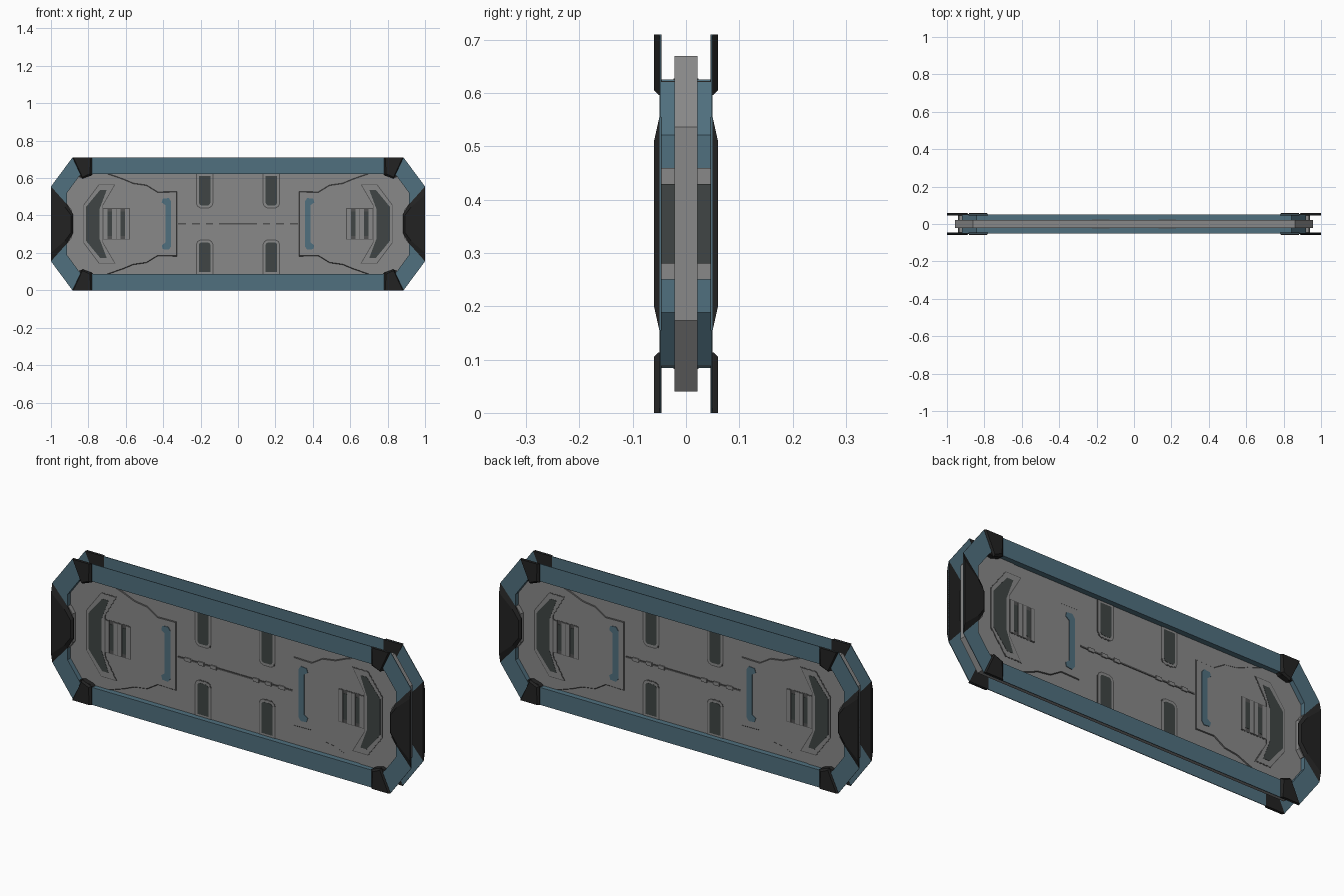
import bpy, bmesh
from mathutils import Vector

cube = bpy.data.objects.get("Cube")
if cube:
    bpy.data.objects.remove(cube, do_unlink=True)

MID = 0.355    # height of the centre line
FACE = 0.022   # depth of the core surface
PLATE = 0.026  # depth of the raised end panels


def material(name, r, g, b):
    m = bpy.data.materials.new(name)
    m.use_nodes = True
    m.diffuse_color = (r, g, b, 1)
    m.node_tree.nodes["Principled BSDF"].inputs["Base Color"].default_value = (r, g, b, 1)
    return m


GREY = material("panel grey", 0.25, 0.25, 0.25)
BLUE = material("frame blue", 0.08, 0.16, 0.21)
BLACK = material("cap black", 0.016, 0.016, 0.016)
DARK = material("slot dark grey", 0.05, 0.06, 0.058)
SEAM = material("seam grey", 0.085, 0.085, 0.085)


def inset(pts, d):
    """Move every edge of a closed outline inwards by d."""
    v = [Vector(p) for p in pts]
    n = len(v)
    area = sum(v[i - 1].x * v[i].y - v[i].x * v[i - 1].y for i in range(n))
    d = d if area > 0 else -d
    out = []
    for i in range(n):
        a = (v[i] - v[i - 1]).normalized()
        b = (v[(i + 1) % n] - v[i]).normalized()
        na, nb = Vector((-a.y, a.x)), Vector((-b.y, b.x))
        out.append(tuple(v[i] + (na + nb) * (d / (1 + na.dot(nb)))))
    return out


def skin(name, loops, mat, face=-1, sx=1, sz=1, closed=False, side_mat=None):
    """Join outlines, each given with its depth, into one solid."""
    bm = bmesh.new()
    rows = [[bm.verts.new((sx * x, face * d, MID + sz * z)) for x, z in pts]
            for pts, d in loops]
    n = len(rows[0])
    pairs = list(zip(rows, rows[1:]))
    if closed:
        pairs.append((rows[-1], rows[0]))
    for a, b in pairs:
        for i in range(n):
            f = bm.faces.new((a[i - 1], a[i], b[i], b[i - 1]))
            f.material_index = 1 if side_mat else 0
    if not closed:
        bm.faces.new(rows[0])
        bm.faces.new(rows[-1])
    bmesh.ops.recalc_face_normals(bm, faces=bm.faces)
    mesh = bpy.data.meshes.new(name)
    bm.to_mesh(mesh)
    bm.free()
    mesh.materials.append(mat)
    if side_mat:
        mesh.materials.append(side_mat)
    obj = bpy.data.objects.new(name, mesh)
    bpy.context.collection.objects.link(obj)
    return obj


def plate(name, pts, d0, d1, mat, **kw):
    return skin(name, [(pts, d0), (pts, d1)], mat, **kw)


def box(x0, x1, z0, z1):
    return [(x0, z0), (x1, z0), (x1, z1), (x0, z1)]


def mirror_z(half):
    """Complete an outline from its upper half."""
    return half + [(x, -z) for x, z in reversed(half)]


def octagon(x, z, cx, cz):
    """Chamfered rectangle; cx, cz mark where the chamfer starts."""
    h = [(cx, z), (x, cz)]
    right = mirror_z(h)
    return right + [(-a, b) for a, b in reversed(right)]


def framed(name, pts, base, border, **kw):
    """Dark inlay surrounded by a grey rim and a seam line."""
    plate(name + "_seam", inset(pts, -0.005), base - 0.003, base + 0.001, SEAM, **kw)
    plate(name + "_rim", pts, base - 0.003, base + 0.002, GREY, **kw)
    plate(name + "_inlay", inset(pts, border), base - 0.003, base + 0.003, DARK, **kw)


# Core slab
core = octagon(0.957, 0.315, 0.86, 0.182)
skin("core_slab", [(core, -FACE), (core, FACE)], GREY)

# Outlines shared by both faces
outer = octagon(1.0, 0.355, 0.885, 0.2)
inner = octagon(0.915, 0.267, 0.84, 0.165)
wall = inset(inner, -0.004)
end_panel = [(0.33, 0.17), (0.43, 0.168), (0.49, 0.205), (0.56, 0.215), (0.62, 0.24),
             (0.70, 0.267), (0.84, 0.267), (0.915, 0.165)]
end_panel = mirror_z(end_panel)
chevron = mirror_z([(0.725, 0.1), (0.662, 0.208), (0.742, 0.208), (0.823, 0.1)])
chevron_inlay = mirror_z([(0.74, 0.08), (0.702, 0.182), (0.737, 0.182), (0.813, 0.09)])
bracket = mirror_z([(0.388, 0.1), (0.408, 0.115), (0.402, 0.135), (0.37, 0.138), (0.357, 0.12)])
slot = [(0.137, 0.268), (0.137, 0.11), (0.143, 0.096), (0.157, 0.088),
        (0.2, 0.088), (0.214, 0.096), (0.22, 0.11), (0.22, 0.268)]
cap_low = mirror_z([(1.0, 0.2), (0.915, 0.105), (0.882, 0.05)])
cap_high = mirror_z([(1.0, 0.155), (0.925, 0.09), (0.892, 0.045)])
bump = mirror_z([(0.935, 0.105), (0.912, 0.105), (0.888, 0.072)])
corner = [(0.885, 0.355), (0.78, 0.355), (0.78, 0.262), (0.832, 0.242)]
corner_top = [(0.88, 0.355), (0.787, 0.355), (0.792, 0.268), (0.832, 0.25)]
corner_foot = [(0.775, 0.268), (0.845, 0.268), (0.85, 0.25), (0.83, 0.245), (0.785, 0.258)]

for face, side in ((-1, "front"), (1, "back")):
    # Frame: thin flange with a wall running down to the core
    skin("frame_" + side, [(outer, 0.05), (inner, 0.05), (inner, 0.02), (wall, 0.02),
                           (wall, 0.047), (outer, 0.047)], BLUE, face, closed=True)

    # Centre rail: broken groove with raised clips
    plate("centre_rail_" + side, box(-0.32, 0.32, -0.004, 0.004), 0.02, 0.025, SEAM, face=face)
    for s in (-1, 1):
        for x in (0.118, 0.188, 0.262):
            plate("rail_clip_" + side, box(s * x - 0.016, s * x + 0.016, -0.009, 0.009),
                  0.02, 0.028, GREY, face=face)

    for sx, hand in ((1, "left"), (-1, "right")):
        tag = "_" + side + "_" + hand
        kw = dict(face=face, sx=sx)

        # Raised end panel with jagged seam edges
        skin("end_panel" + tag, [(inset(end_panel, -0.005), 0.02), (end_panel, PLATE)],
             GREY, side_mat=SEAM, **kw)

        # Chevron inlay
        plate("chevron_seam" + tag, inset(chevron, -0.004), 0.024, PLATE + 0.001, SEAM, **kw)
        plate("chevron_rim" + tag, chevron, 0.024, PLATE + 0.002, GREY, **kw)
        plate("chevron_inlay" + tag, chevron_inlay, 0.024, PLATE + 0.003, DARK, **kw)

        # Vent with slats
        plate("vent_bed" + tag, box(0.578, 0.722, -0.084, 0.084), 0.024, PLATE + 0.001, SEAM, **kw)
        for x in (0.582, 0.628, 0.652, 0.698):
            plate("vent_slat" + tag, box(x, x + 0.021, -0.08, 0.08), 0.024, PLATE + 0.003, GREY, **kw)
        for x in (0.605, 0.675):
            plate("vent_slot" + tag, box(x - 0.001, x + 0.022, -0.065, 0.065),
                  0.024, PLATE + 0.002, DARK, **kw)

        # Blue bracket
        plate("bracket" + tag, bracket, 0.024, PLATE + 0.003, BLUE, **kw)

        # End cap with grey support block and dark outer plate
        skin("end_cap" + tag, [(cap_low, 0.046), (cap_low, 0.05), (cap_high, 0.06)], BLACK, **kw)
        plate("end_block" + tag, bump, 0.02, 0.048, GREY, **kw)
        plate("end_block_plate" + tag, box(0.93, 0.94, -0.075, 0.075), 0.02, 0.048, DARK, **kw)

        for sz, level in ((1, "upper"), (-1, "lower")):
            kz = dict(kw, sz=sz)
            # Rounded slot beside the rail
            framed("slot_" + level + tag, slot, FACE, 0.011, **kz)
            # Corner cap and its foot on the frame wall
            skin("corner_cap_" + level + tag,
                 [(corner, 0.046), (corner, 0.052), (corner_top, 0.06)], BLACK, **kz)
            plate("corner_foot_" + level + tag, corner_foot, 0.02, 0.048, BLACK, **kz)
